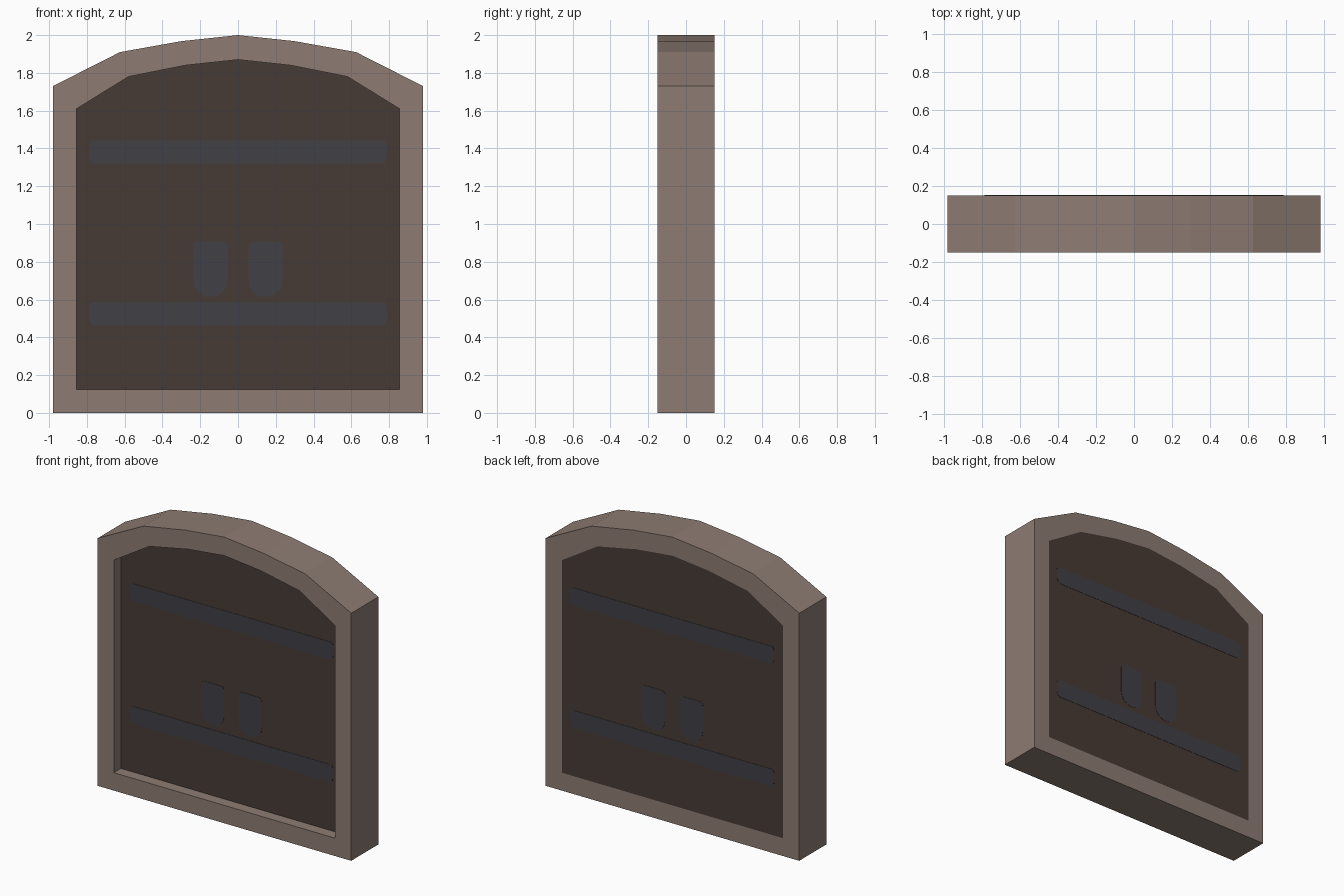
import bpy, bmesh, math

if "Cube" in bpy.data.objects:
    bpy.data.objects.remove(bpy.data.objects["Cube"])

DEPTH = 0.15      # half thickness of the frame
RECESS = -0.072   # y of the sunken front panel


def material(name, rgb):
    m = bpy.data.materials.new(name)
    m.diffuse_color = (*rgb, 1)
    m.use_nodes = True
    m.node_tree.nodes["Principled BSDF"].inputs["Base Color"].default_value = m.diffuse_color
    return m


frame_mat = material("pale_brown_frame", (0.27, 0.203, 0.172))
wood_mat = material("dark_brown_wood", (0.064, 0.044, 0.036))
iron_mat = material("grey_iron", (0.053, 0.053, 0.061))


def mirrored(half):
    """Close a right-hand half outline (bottom to top) across x = 0."""
    return half + [(-x, z) for x, z in reversed(half) if x > 0]


def finish(name, bm, mats):
    bmesh.ops.recalc_face_normals(bm, faces=bm.faces)
    me = bpy.data.meshes.new(name)
    bm.to_mesh(me)
    bm.free()
    for m in mats:
        me.materials.append(m)
    ob = bpy.data.objects.new(name, me)
    bpy.context.collection.objects.link(ob)
    return ob


def bridge(bm, a, b):
    for i in range(len(a)):
        j = (i + 1) % len(a)
        bm.faces.new((a[i], a[j], b[j], b[i]))


# Arched frame with sunken front panel and flush back panel
outer = mirrored([(0.98, 0), (0.98, 1.73), (0.625, 1.91), (0.3, 1.968), (0, 2.0)])
inner = mirrored([(0.855, 0.125), (0.855, 1.61), (0.58, 1.78), (0.28, 1.84), (0, 1.87)])
bm = bmesh.new()
loops = [[bm.verts.new((x, y, z)) for x, z in pts] for pts, y in (
    (inner, RECESS), (inner, -DEPTH), (outer, -DEPTH), (outer, DEPTH), (inner, DEPTH))]
for a, b in zip(loops, loops[1:]):
    bridge(bm, a, b)
for cap in (loops[0], loops[-1]):
    bm.faces.new(cap).material_index = 1
finish("arched_frame_and_panel", bm, [frame_mat, wood_mat])


def rounded(x0, x1, z0, z1, r_top, r_bottom):
    """Rectangle outline with separate top and bottom corner radii."""
    pts = []
    for cx, cz, r, start in ((x1 - r_top, z1 - r_top, r_top, 0),
                             (x0 + r_top, z1 - r_top, r_top, 90),
                             (x0 + r_bottom, z0 + r_bottom, r_bottom, 180),
                             (x1 - r_bottom, z0 + r_bottom, r_bottom, 270)):
        for k in range(5):
            a = math.radians(start + k * 22.5)
            pts.append((cx + r * math.cos(a), cz + r * math.sin(a)))
    return pts


def plate(name, pts, y, out):
    """Thin painted plate lying on the panel surface at y."""
    bm = bmesh.new()
    a = [bm.verts.new((x, y, z)) for x, z in pts]
    b = [bm.verts.new((x, y + out * 0.002, z)) for x, z in pts]
    bm.faces.new(a)
    bm.faces.new(b)
    bridge(bm, a, b)
    finish(name, bm, [iron_mat])


# Iron straps and handle plates on both sides
for side, y, out in (("front", RECESS, -1), ("back", DEPTH, 1)):
    plate(side + "_upper_strap", rounded(-0.785, 0.785, 1.32, 1.442, 0.02, 0.03), y, out)
    plate(side + "_lower_strap", rounded(-0.785, 0.785, 0.462, 0.585, 0.02, 0.03), y, out)
    for hand, s in (("left", -1), ("right", 1)):
        plate(side + "_" + hand + "_handle",
              rounded(s * 0.146 - 0.09, s * 0.146 + 0.09, 0.615, 0.908, 0.025, 0.085), y, out)
